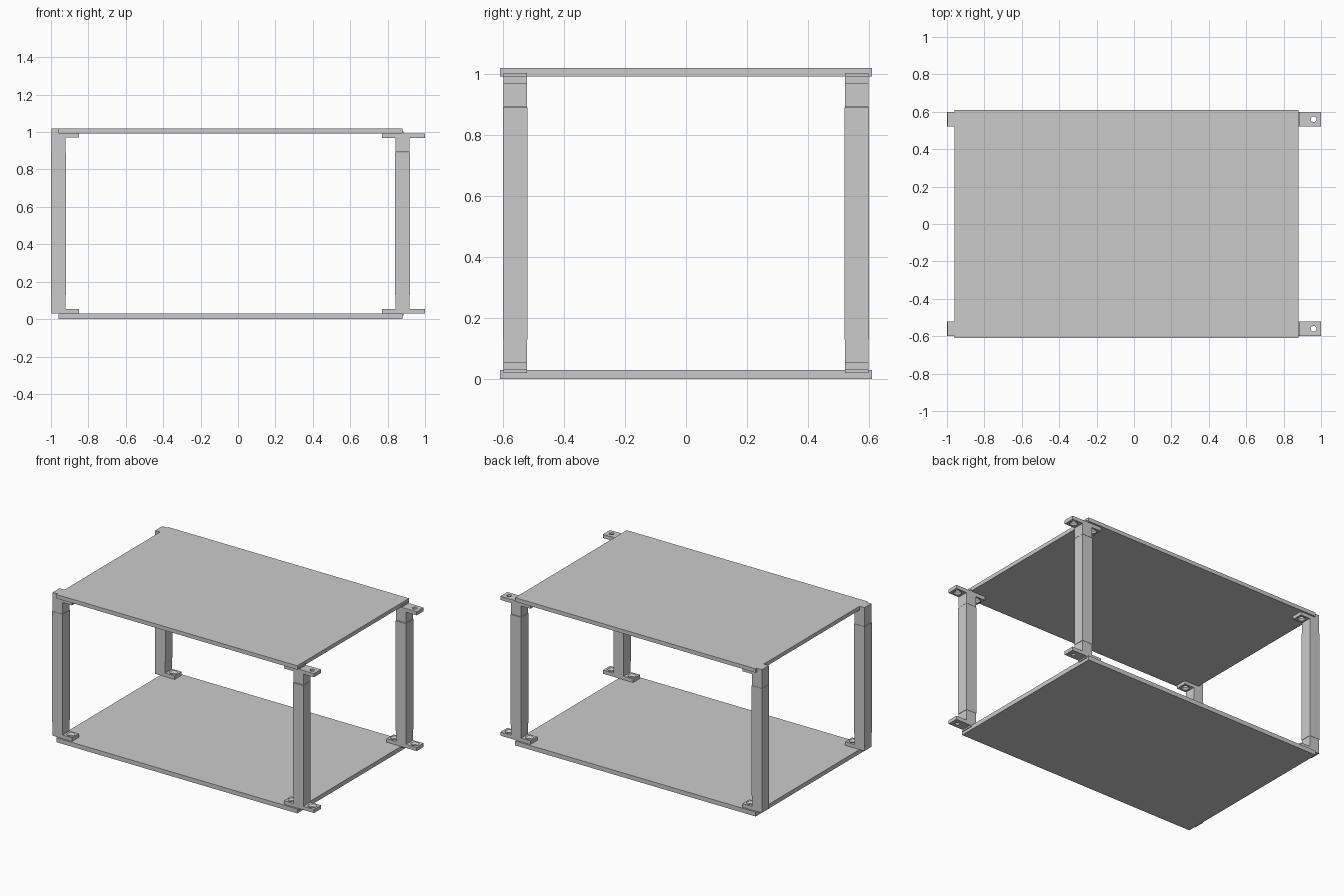
import bpy, bmesh
from mathutils import Matrix

if "Cube" in bpy.data.objects:
    bpy.data.objects.remove(bpy.data.objects["Cube"])


def make_object(name, bm):
    bmesh.ops.recalc_face_normals(bm, faces=bm.faces[:])
    mesh = bpy.data.meshes.new(name)
    bm.to_mesh(mesh)
    bm.free()
    ob = bpy.data.objects.new(name, mesh)
    bpy.context.collection.objects.link(ob)
    return ob


def box(name, x0, x1, y0, y1, z0, z1):
    bm = bmesh.new()
    bmesh.ops.create_cube(bm, size=1)
    for v in bm.verts:
        v.co.x = x0 + (v.co.x + 0.5) * (x1 - x0)
        v.co.y = y0 + (v.co.y + 0.5) * (y1 - y0)
        v.co.z = z0 + (v.co.z + 0.5) * (z1 - z0)
    return make_object(name, bm)


def bracket(name, profile, y, hole_xs, z_mid, inward):
    # Side profile extruded across the width
    bm = bmesh.new()
    face = bm.faces.new([bm.verts.new((x, y - 0.038, z)) for x, z in profile])
    ext = bmesh.ops.extrude_face_region(bm, geom=[face])
    verts = [g for g in ext["geom"] if isinstance(g, bmesh.types.BMVert)]
    bmesh.ops.translate(bm, verts=verts, vec=(0, 0.076, 0))
    ob = make_object(name, bm)

    # Countersunk screw holes, wide end facing into the rack
    cut = bmesh.new()
    for x in hole_xs:
        rings = []
        for r, h in ((0.015, -0.04), (0.015, 0.0), (0.027, 0.013), (0.027, 0.03)):
            m = Matrix.Translation((x, y, z_mid + inward * h))
            rings.append(bmesh.ops.create_circle(cut, segments=20, radius=r, matrix=m)["verts"])
        for a, b in zip(rings, rings[1:]):
            for i in range(20):
                j = (i + 1) % 20
                cut.faces.new((a[i], a[j], b[j], b[i]))
        cut.faces.new(rings[0])
        cut.faces.new(rings[-1])
    cutter = make_object("hole_cutter", cut)
    cutter.hide_render = True
    mod = ob.modifiers.new("holes", "BOOLEAN")
    mod.operation = "DIFFERENCE"
    mod.solver = "EXACT"
    mod.object = cutter
    bpy.context.view_layer.objects.active = ob
    bpy.ops.object.modifier_apply(modifier=mod.name)
    bpy.data.objects.remove(cutter)


# Shelf boards
box("bottom_shelf", -0.96, 0.88, -0.61, 0.61, 0.0, 0.03)
box("top_shelf", -0.96, 0.88, -0.61, 0.61, 0.993, 1.02)

# L-shaped brackets at the left end, T-shaped brackets at the right end
left_bottom = [(-0.998, 0.03), (-0.85, 0.03), (-0.85, 0.055), (-0.922, 0.055),
               (-0.922, 0.13), (-0.998, 0.13)]
left_top = [(-0.998, 0.89), (-0.922, 0.89), (-0.922, 0.97), (-0.85, 0.97),
            (-0.85, 0.993), (-0.96, 0.993), (-0.96, 1.02), (-0.998, 1.02)]
right_bottom = [(0.77, 0.03), (0.84, 0.03), (0.84, 0.02), (0.886, 0.02), (0.886, 0.03),
                (1.0, 0.03), (1.0, 0.055), (0.918, 0.055), (0.918, 0.13),
                (0.842, 0.13), (0.842, 0.055), (0.77, 0.055)]
right_top = [(x, 1.023 - z) for x, z in right_bottom]

for side, label in ((-1, "front"), (1, "back")):
    y = side * 0.56
    bracket(f"{label}_left_bottom_bracket", left_bottom, y, [-0.885], 0.0425, 1)
    bracket(f"{label}_left_top_bracket", left_top, y, [-0.885], 0.9815, -1)
    bracket(f"{label}_right_bottom_bracket", right_bottom, y, [0.805, 0.96], 0.0425, 1)
    bracket(f"{label}_right_top_bracket", right_top, y, [0.805, 0.96], 0.9805, -1)
    # Upright posts, slightly thicker than the bracket sockets
    for x, end in ((-0.96, "left"), (0.88, "right")):
        box(f"{label}_{end}_post", x - 0.04, x + 0.04, y - 0.04, y + 0.04, 0.13, 0.89)
